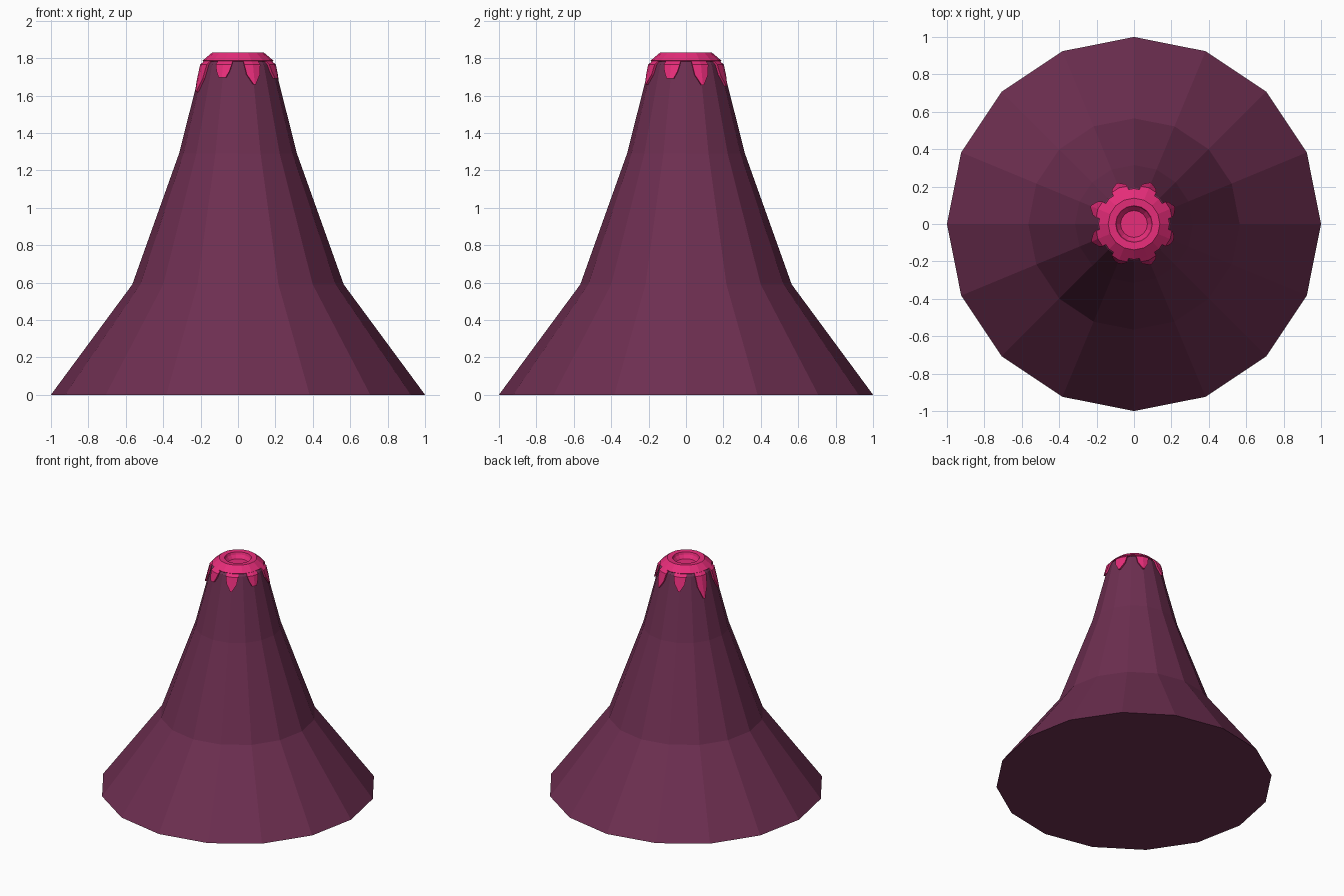
import bpy, bmesh
from math import sin, cos, pi, radians

if "Cube" in bpy.data.objects:
    bpy.data.objects.remove(bpy.data.objects["Cube"])

SIDES = 16


def material(name, rgb):
    m = bpy.data.materials.new(name)
    m.diffuse_color = (*rgb, 1)
    m.use_nodes = True
    m.node_tree.nodes["Principled BSDF"].inputs["Base Color"].default_value = m.diffuse_color
    return m


ROCK = material("rock", (0.155, 0.028, 0.082))
LAVA = material("lava", (0.80, 0.026, 0.195))


def finish(bm, name, mat):
    bmesh.ops.recalc_face_normals(bm, faces=bm.faces[:])
    me = bpy.data.meshes.new(name)
    bm.to_mesh(me)
    bm.free()
    me.materials.append(mat)
    ob = bpy.data.objects.new(name, me)
    bpy.context.collection.objects.link(ob)
    return ob


def lathe(name, profile, mat):
    """Spin (radius, z) points around z and cap both ends."""
    bm = bmesh.new()
    rings = [[bm.verts.new((r * cos(2 * pi * i / SIDES), r * sin(2 * pi * i / SIDES), z))
              for i in range(SIDES)] for r, z in profile]
    for a, b in zip(rings, rings[1:]):
        for i in range(SIDES):
            j = (i + 1) % SIDES
            bm.faces.new((a[i], a[j], b[j], b[i]))
    bm.faces.new(rings[0])
    bm.faces.new(rings[-1])
    return finish(bm, name, mat)


# Mountain body
SLOPE = [(1.0, 0), (0.565, 0.59), (0.315, 1.29), (0.195, 1.765), (0.136, 1.822)]
lathe("mountain", SLOPE + [(0.10, 1.77)], ROCK)

# Lava collar with the crater bowl
lathe("lava_rim", [(0.12, 1.775), (0.186, 1.782), (0.190, 1.786), (0.138, 1.83),
                   (0.098, 1.828), (0.092, 1.81), (0.072, 1.785)], LAVA)


def slope_radius(z):
    for (r0, z0), (r1, z1) in zip(SLOPE, SLOPE[1:]):
        if z <= z1:
            return r0 + (r1 - r0) * (z - z0) / (z1 - z0)
    return SLOPE[-1][0]


def drip(index, tip, blunt):
    """Thin slab of lava folded over one edge of the mountain."""
    centre = 22.5 + 45 * index
    mid = (1.765 + tip) / 2
    rows = [(1.80, 14), (1.765, 13), (mid, 10), (tip, 5 if blunt else 1.5)]
    bm = bmesh.new()
    layers = []
    for lift in (0.014, -0.006):
        grid = []
        for z, half in rows:
            row = []
            for k in (-1, 0, 1):
                d = radians(half * k)
                # follow the flat sides of the mountain
                flat = cos(pi / SIDES) / cos(abs(d) - pi / SIDES)
                r = slope_radius(z) * flat + lift * (0.6 if z > 1.79 else 1)
                a = radians(centre) + d
                row.append(bm.verts.new((r * cos(a), r * sin(a), z)))
            grid.append(row)
        layers.append(grid)
        for p, q in zip(grid, grid[1:]):
            for k in range(2):
                bm.faces.new((p[k], p[k + 1], q[k + 1], q[k]))
    # edge walls
    def outline(g):
        return g[0] + [r[2] for r in g[1:]] + [g[-1][1]] + [r[0] for r in g[:0:-1]]
    o, i = map(outline, layers)
    for k in range(len(o)):
        n = (k + 1) % len(o)
        bm.faces.new((o[k], o[n], i[n], i[k]))
    finish(bm, f"lava_drip_{index + 1}", LAVA)


# Drips of differing length, one per 45 degrees
TIPS = [1.655, 1.65, 1.66, 1.60, 1.62, 1.695, 1.66, 1.69]
for n, tip in enumerate(TIPS):
    drip(n, tip, tip > 1.68)
